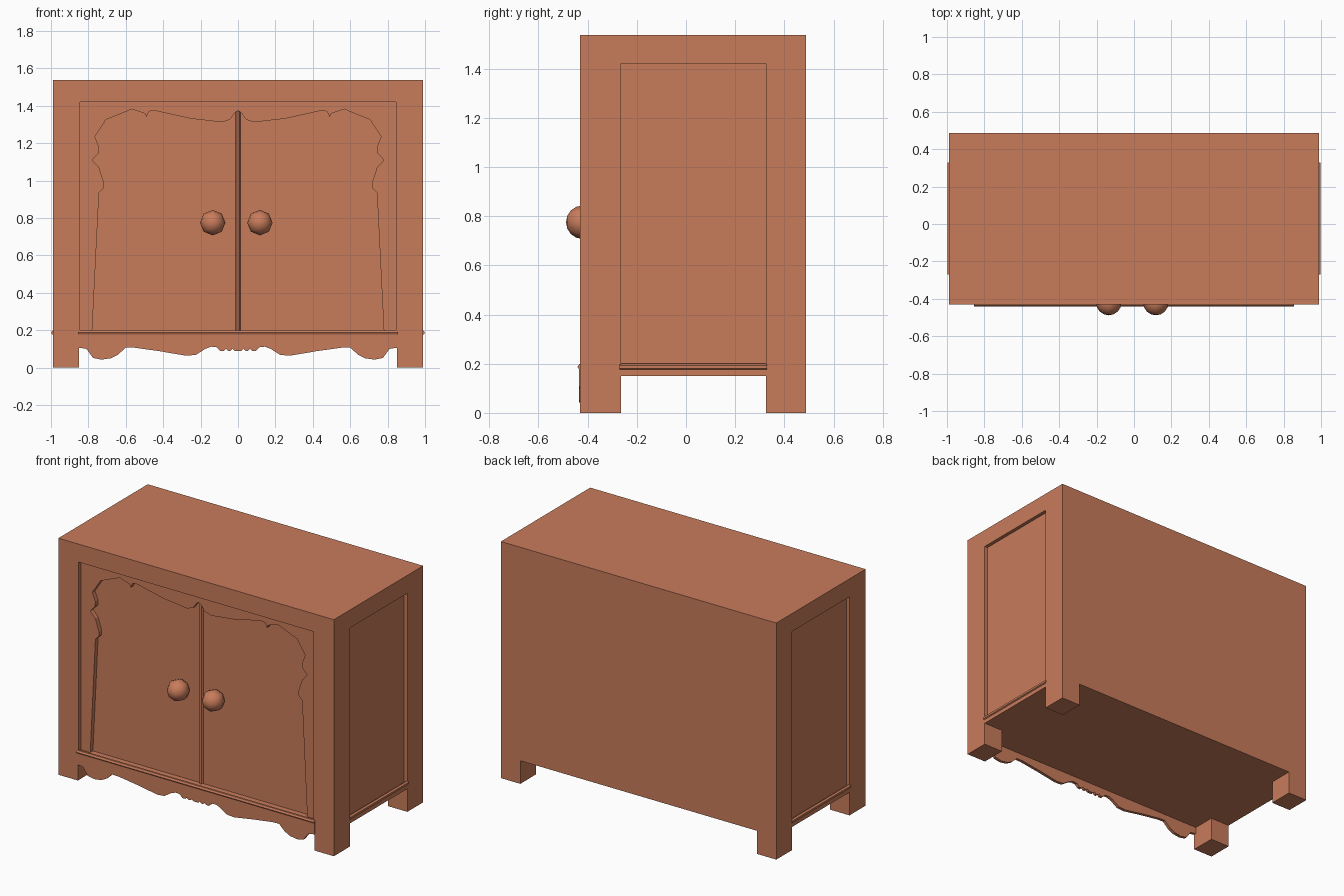
import bpy, bmesh, math
from mathutils import Matrix

if "Cube" in bpy.data.objects:
    bpy.data.objects.remove(bpy.data.objects["Cube"])

wood = bpy.data.materials.new("painted_wood")
wood.diffuse_color = (0.58, 0.2, 0.105, 1)
wood.use_nodes = True
wood.node_tree.nodes["Principled BSDF"].inputs["Base Color"].default_value = wood.diffuse_color


def add(name, bm):
    bmesh.ops.recalc_face_normals(bm, faces=bm.faces)
    me = bpy.data.meshes.new(name)
    bm.to_mesh(me)
    bm.free()
    me.materials.append(wood)
    ob = bpy.data.objects.new(name, me)
    bpy.context.collection.objects.link(ob)
    return ob


def box(name, x0, x1, y0, y1, z0, z1):
    bm = bmesh.new()
    m = Matrix.Translation(((x0 + x1) / 2, (y0 + y1) / 2, (z0 + z1) / 2))
    bmesh.ops.create_cube(bm, size=1, matrix=m @ Matrix.Diagonal((x1 - x0, y1 - y0, z1 - z0, 1)))
    return add(name, bm)


def board(name, outline, y0, y1):
    """Extrude an (x, z) outline from y0 back to y1."""
    bm = bmesh.new()
    face = bm.faces.new([bm.verts.new((x, y0, z)) for x, z in outline])
    ext = bmesh.ops.extrude_face_region(bm, geom=[face])
    verts = [v for v in ext["geom"] if isinstance(v, bmesh.types.BMVert)]
    bmesh.ops.translate(bm, verts=verts, vec=(0, y1 - y0, 0))
    return add(name, bm)


def rod(name, center, length, axis, r):
    """Six-sided moulding strip along an axis."""
    rot = {"X": Matrix.Rotation(math.pi / 2, 4, "Y"),
           "Y": Matrix.Rotation(math.pi / 2, 4, "X"),
           "Z": Matrix.Rotation(math.pi / 2, 4, "Z")}[axis]
    bm = bmesh.new()
    bmesh.ops.create_cone(bm, cap_ends=True, segments=6, radius1=r, radius2=r,
                          depth=length, matrix=Matrix.Translation(center) @ rot)
    return add(name, bm)


def cut(ob, cutter):
    mod = ob.modifiers.new("cut", "BOOLEAN")
    mod.operation = "DIFFERENCE"
    mod.solver = "EXACT"
    mod.object = cutter
    bpy.context.view_layer.objects.active = ob
    bpy.ops.object.modifier_apply(modifier=mod.name)
    bpy.data.objects.remove(cutter)


def mirrored(half):
    """Right half, outside to centre, continued to the left side."""
    return half + [(-x, z) for x, z in reversed(half) if x > 0]


W, F, B, H = 0.99, -0.43, 0.487, 1.537

# cabinet body: legs, front opening and side panels cut from one block
body = box("cabinet_body", -W, W, F, B, 0, H)
cut(body, box("leg_gap_front", -0.85, 0.85, -1, 1, -0.1, 0.15))
cut(body, box("leg_gap_side", -1.2, 1.2, -0.265, 0.325, -0.1, 0.15))
cut(body, box("door_opening", -0.845, 0.845, -1, -0.375, 0.19, 1.42))
for s in (-1, 1):
    xs = sorted((s * 0.967, s * 1.2))
    cut(body, box("side_recess", xs[0], xs[1], -0.265, 0.325, 0.185, 1.42))

# scalloped surround around the doors
scallop = [(0.78, 0.19), (0.743, 0.936), (0.717, 0.962), (0.717, 0.99), (0.743, 1.07),
           (0.78, 1.11), (0.745, 1.148), (0.743, 1.18), (0.765, 1.235), (0.706, 1.326),
           (0.567, 1.382), (0.497, 1.358), (0.49, 1.34), (0.476, 1.37), (0.444, 1.374),
           (0.257, 1.332), (0.086, 1.312), (0.043, 1.326), (0.015, 1.365), (0, 1.374)]
surround = mirrored(scallop) + [(-0.845, 0.19), (-0.845, 1.42), (0.845, 1.42), (0.845, 0.19)]
board("door_surround", surround, -0.403, -0.375)

# bead where the two doors meet
rod("door_centre_bead", (0, -0.375, 0.78), 1.18, "Z", 0.013)

# scalloped apron under the doors
apron = [(0.853, 0.18), (0.853, 0.107), (0.81, 0.1), (0.775, 0.052), (0.73, 0.043),
         (0.68, 0.05), (0.64, 0.07), (0.6, 0.108), (0.556, 0.107), (0.42, 0.088),
         (0.278, 0.064), (0.225, 0.068), (0.176, 0.1), (0.144, 0.112), (0.115, 0.11),
         (0.095, 0.09), (0.075, 0.09), (0.065, 0.102), (0.053, 0.09), (0.04, 0.09),
         (0.03, 0.102), (0.018, 0.09), (0, 0.09)]
board("front_apron", mirrored(apron), -0.435, -0.415)

# moulding strips below the doors and side panels
rod("front_moulding", (0, -0.428, 0.187), 1.71, "X", 0.013)
for s, side in ((-1, "left"), (1, "right")):
    rod(side + "_moulding", (s * 0.986, 0.03, 0.187), 0.6, "Y", 0.013)

# round door knobs
for x, side in ((-0.135, "left"), (0.117, "right")):
    bm = bmesh.new()
    m = Matrix.Translation((x, -0.42, 0.775)) @ Matrix.Rotation(math.pi / 2, 4, "X")
    bmesh.ops.create_uvsphere(bm, u_segments=8, v_segments=8, radius=0.068, matrix=m)
    for f in bm.faces:
        f.smooth = True
    add(side + "_knob", bm)
